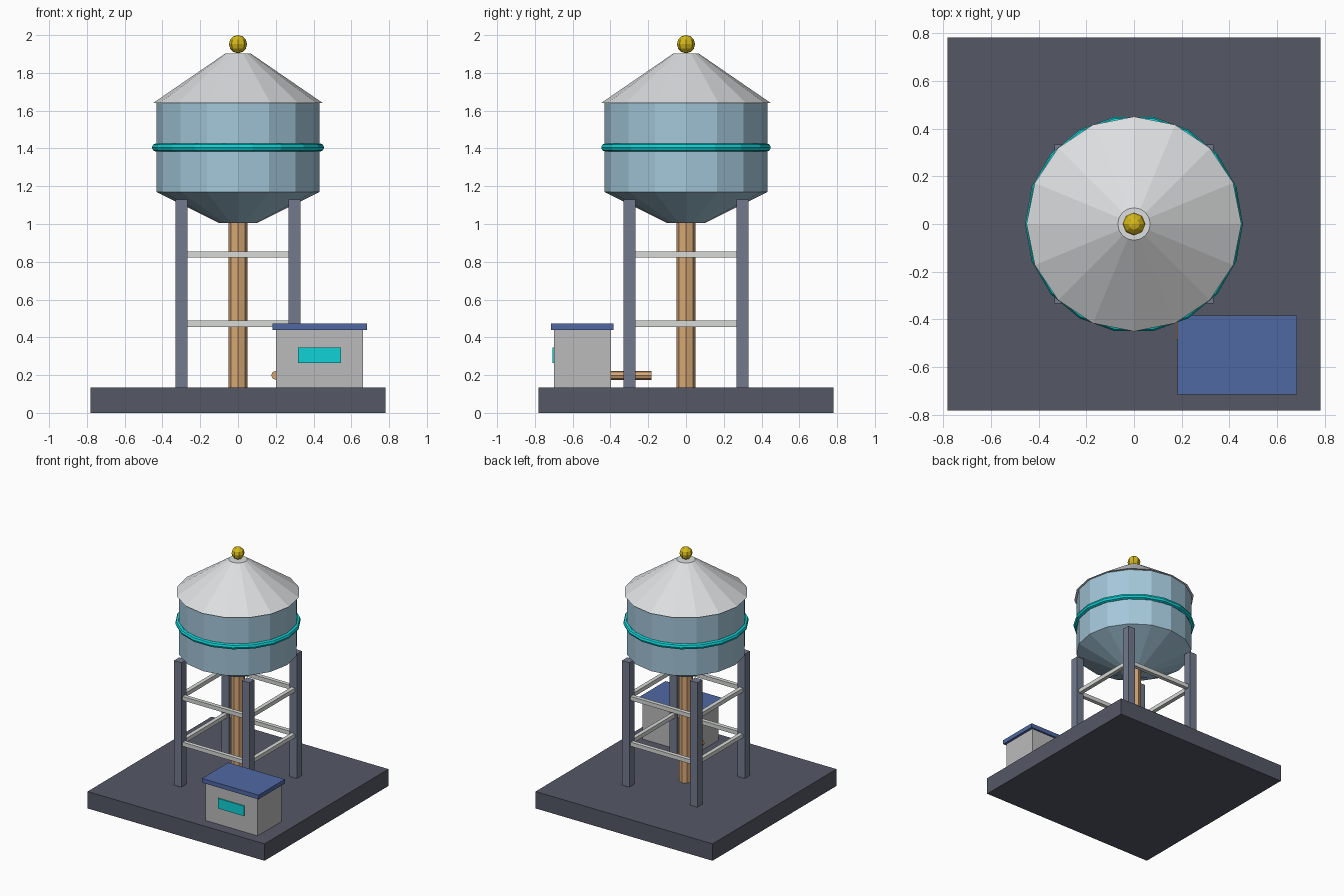
import bpy

cube = bpy.data.objects.get("Cube")
if cube:
    bpy.data.objects.remove(cube, do_unlink=True)


def material(name, r, g, b):
    m = bpy.data.materials.new(name)
    m.use_nodes = True
    m.diffuse_color = (r, g, b, 1)
    m.node_tree.nodes["Principled BSDF"].inputs["Base Color"].default_value = (r, g, b, 1)
    return m


slate = material("dark slate", .09, .098, .132)
steel = material("steel grey", .17, .195, .27)
silver = material("silver grey", .68, .70, .68)
sky = material("pale blue", .37, .57, .70)
white = material("off white", .72, .73, .74)
teal = material("teal", .005, .64, .67)
copper = material("copper tan", .68, .39, .18)
gold = material("gold", .67, .48, .01)
wall = material("wall grey", .50, .50, .50)
navy = material("roof blue", .08, .14, .37)


def finish(name, mat):
    ob = bpy.context.object
    ob.name = name
    ob.data.materials.append(mat)
    return ob


def box(name, mat, low, high):
    centre = [(a + b) / 2 for a, b in zip(low, high)]
    bpy.ops.mesh.primitive_cube_add(size=1, location=centre)
    ob = finish(name, mat)
    ob.scale = [b - a for a, b in zip(low, high)]
    return ob


def frustum(name, mat, sides, r_low, r_high, z_low, z_high):
    bpy.ops.mesh.primitive_cone_add(vertices=sides, radius1=r_low, radius2=r_high,
                                    depth=z_high - z_low,
                                    location=(0, 0, (z_low + z_high) / 2))
    return finish(name, mat)


# Ground slab
SLAB = .135
box("base_slab", slate, (-.782, -.782, 0), (.782, .782, SLAB))

# Tower legs
LEG, HALF = .30, .032
for sx, side in ((-1, "right"), (1, "left")):
    for sy, end in ((-1, "front"), (1, "back")):
        x, y = sx * LEG, sy * LEG
        box(f"{end}_{side}_leg", steel, (x - HALF, y - HALF, SLAB), (x + HALF, y + HALF, 1.13))

# Two rings of braces between the legs
T = .016
for level, z in (("lower", .472), ("upper", .838)):
    for s in (-1, 1):
        c = s * LEG
        box(f"{level}_cross_brace", silver, (-LEG, c - T, z - T), (LEG, c + T, z + T))
        box(f"{level}_side_brace", silver, (c - T, -LEG, z - T), (c + T, LEG, z + T))

# Water tank with funnel, roof and hoop
frustum("riser_pipe", copper, 8, .051, .051, SLAB, 1.02)
frustum("tank_funnel", sky, 16, .10, .432, 1.005, 1.17)
frustum("tank_body", sky, 16, .432, .432, 1.17, 1.64)
frustum("tank_roof", white, 16, .45, .068, 1.64, 1.902)
bpy.ops.mesh.primitive_torus_add(major_segments=18, minor_segments=8, major_radius=.434,
                                 minor_radius=.022, location=(0, 0, 1.405))
finish("tank_hoop", teal)
bpy.ops.mesh.primitive_uv_sphere_add(segments=8, ring_count=6, radius=.048,
                                     location=(0, 0, 1.952))
finish("roof_finial", gold)

# Pump hut
box("hut_walls", wall, (.20, -.698, SLAB), (.663, -.398, .44))
box("hut_roof", navy, (.182, -.715, .438), (.682, -.383, .472))
box("hut_window", teal, (.317, -.707, .265), (.546, -.698, .345))

# Outlet pipe behind the hut
bpy.ops.mesh.primitive_cylinder_add(vertices=8, radius=.024, depth=.302,
                                    location=(.20, -.334, .199), rotation=(1.5708, 0, 0))
finish("outlet_pipe", copper)
